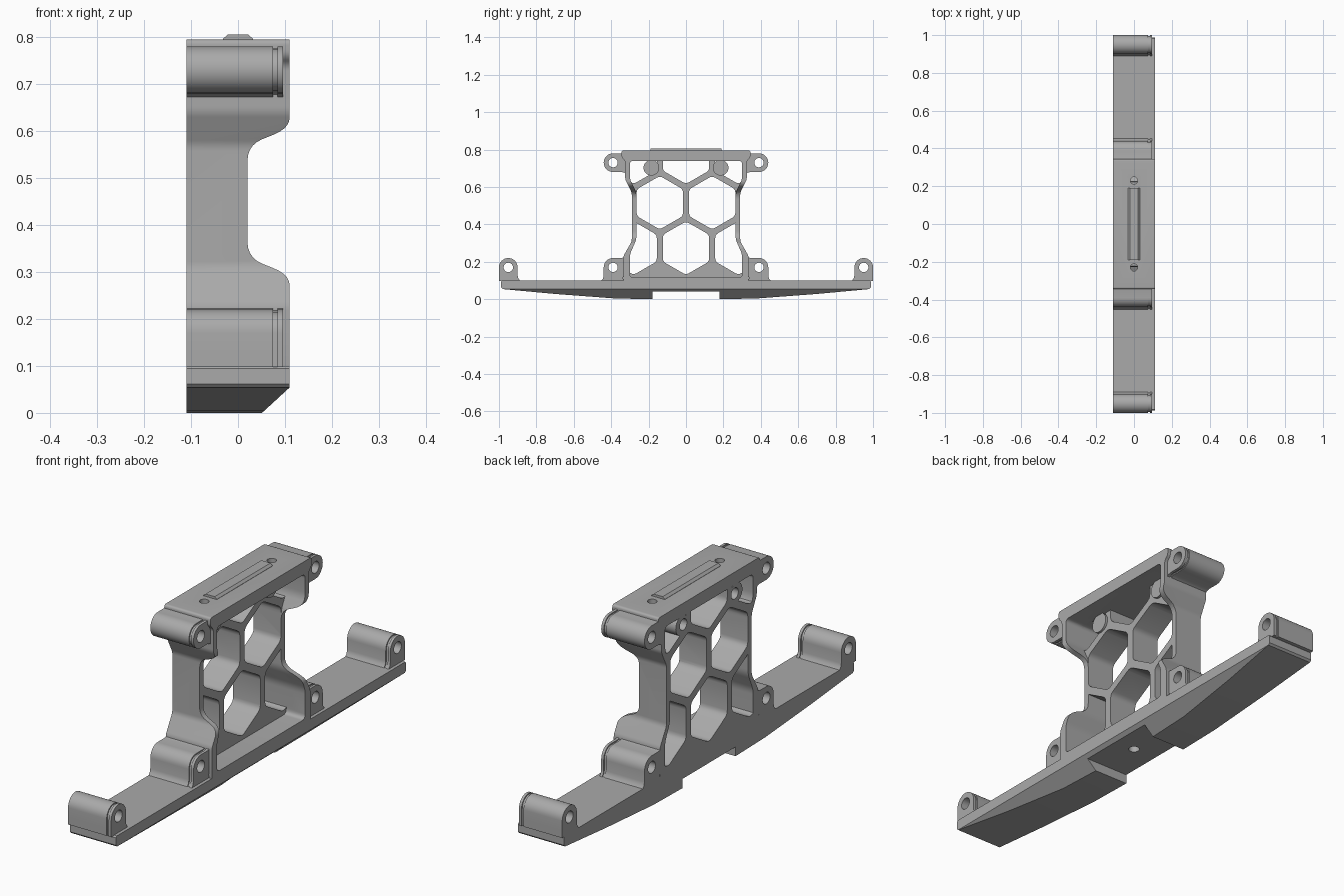
import bpy, bmesh, math
from mathutils import Vector

cube = bpy.data.objects.get("Cube")
if cube:
    bpy.data.objects.remove(cube)

grey = bpy.data.materials.new("plain_grey")
grey.use_nodes = True
grey.diffuse_color = (0.4, 0.4, 0.4, 1)
grey.node_tree.nodes["Principled BSDF"].inputs["Base Color"].default_value = (0.4, 0.4, 0.4, 1)


def rounded(pts, r, steps=5):
    """Round the corners of a closed 2D outline."""
    out = []
    for i, p in enumerate(pts):
        p, a, b = Vector(p), Vector(pts[i - 1]), Vector(pts[(i + 1) % len(pts)])
        s = p + (a - p).normalized() * min(r, (a - p).length * 0.49)
        e = p + (b - p).normalized() * min(r, (b - p).length * 0.49)
        for k in range(steps + 1):
            t = k / steps
            out.append(s * (1 - t) ** 2 + p * 2 * t * (1 - t) + e * t * t)
    return out


def circle(cu, cv, r, n=32, turn=0):
    return [(cu + r * math.cos(math.tau * i / n + turn),
             cv + r * math.sin(math.tau * i / n + turn)) for i in range(n)]


def mirrored(half):
    """Close a half outline (right side, bottom to top) across u = 0."""
    return half + [(-u, v) for u, v in reversed(half)]


def prism(name, outlines, lo, hi, axis="x"):
    """Extrude one or more outlines along an axis."""
    place = {"x": lambda u, v, w: (w, u, v),
             "y": lambda u, v, w: (u, w, v),
             "z": lambda u, v, w: (u, v, w)}[axis]
    bm = bmesh.new()
    for pts in outlines:
        ends = [[bm.verts.new(place(u, v, w)) for u, v in pts] for w in (lo, hi)]
        for ring in ends:
            bm.faces.new(ring)
        for i in range(len(pts)):
            bm.faces.new((ends[0][i - 1], ends[0][i], ends[1][i], ends[1][i - 1]))
    bmesh.ops.recalc_face_normals(bm, faces=bm.faces)
    mesh = bpy.data.meshes.new(name)
    bm.to_mesh(mesh)
    bm.free()
    mesh.materials.append(grey)
    obj = bpy.data.objects.new(name, mesh)
    bpy.context.collection.objects.link(obj)
    return obj


def combine(obj, other, operation="DIFFERENCE"):
    """Apply a boolean and remove the helper."""
    bpy.ops.object.select_all(action="DESELECT")
    bpy.context.view_layer.objects.active = obj
    obj.select_set(True)
    mod = obj.modifiers.new("bool", "BOOLEAN")
    mod.operation, mod.solver, mod.object = operation, "EXACT", other
    bpy.ops.object.modifier_apply(modifier=mod.name)
    bpy.data.objects.remove(other)


def smooth(obj):
    bpy.ops.object.select_all(action="DESELECT")
    bpy.context.view_layer.objects.active = obj
    obj.select_set(True)
    bpy.ops.object.shade_smooth_by_angle(angle=math.radians(30))


LEFT, RIGHT = -0.11, 0.11

# Long foot with tapered belly, centre notch and one chamfered lower edge
foot = prism("foot", [mirrored([(0.18, 0.04), (0.18, 0.0), (0.38, 0.004),
                                (0.7, 0.028), (0.98, 0.054), (0.988, 0.062),
                                (0.988, 0.094), (0.982, 0.1)])], LEFT, RIGHT)
combine(foot, prism("cutter", [[(0.05, -0.001), (0.112, 0.056), (0.2, 0.056),
                                (0.2, -0.1), (0.05, -0.1)]], -2, 2, "y"))
combine(foot, prism("cutter", [circle(0, 0, 0.022)], -0.1, 0.08, "z"))
smooth(foot)

# Upright frame: outer block, hollowed on one side, pierced by hexagonal cells
outer = mirrored([(0.335, 0.09), (0.335, 0.23), (0.29, 0.31), (0.29, 0.57),
                  (0.325, 0.64), (0.325, 0.74), (0.345, 0.76), (0.345, 0.795)])
window = rounded(mirrored([(0.3, 0.115), (0.3, 0.24), (0.265, 0.32), (0.265, 0.57),
                           (0.3, 0.64), (0.3, 0.74)]), 0.02)
frame = prism("frame", [rounded(outer, 0.012)], LEFT, RIGHT)
combine(frame, prism("hollow", [window], 0.02, 0.3))

SIDE = 0.162
cells = []
for row, (height, columns) in enumerate([(0.273, (-2, 0, 2)), (0.516, (-1, 1)),
                                         (0.759, (-2, 0, 2))]):
    for col in columns:
        hexagon = circle(col * 0.14, height, SIDE - 0.019, 6, math.pi / 6)
        cells.append(rounded(hexagon, 0.018, 3))
cutter = prism("cells", cells, -0.3, 0.3)
combine(cutter, prism("limit", [window], -0.2, 0.05), "INTERSECT")
combine(frame, cutter)

# Side walls are shallower at mid height
waist = [(0.3, 0.25), (0.112, 0.25), (0.108, 0.295), (0.02, 0.33),
         (0.02, 0.57), (0.108, 0.605), (0.112, 0.65), (0.3, 0.65)]
combine(frame, prism("cutter", [rounded(waist, 0.035)], -1, 1, "y"))

# Bosses under the top plate, and screw holes
for s in (-1, 1):
    combine(frame, prism("boss", [circle(s * 0.185, 0.703, 0.042)], LEFT, 0.03), "UNION")
    combine(frame, prism("cutter", [circle(s * 0.175, 0.703, 0.024)], -0.3, 0.0))
    combine(frame, prism("cutter", [circle(0, s * 0.23, 0.019)], 0.72, 1, "z"))
smooth(frame)

# Raised rib on the top plate
prism("top_rib", [mirrored([(0.032, 0.79), (0.032, 0.796), (0.022, 0.805)])],
      -0.19, 0.19, "y")


def lug_outline(r, flare, y, z, turn, outer_side=0):
    """Round eye on a flared base; the base points down when turn is 0."""
    pts = [(r * math.cos(math.pi * i / 16), r * math.sin(math.pi * i / 16))
           for i in range(17)]
    wide = {s: r if s == outer_side else r + flare for s in (-1, 1)}
    pts += [(-r, -0.045), (-r - (wide[-1] - r) * 0.3, -0.06), (-wide[-1], -0.072),
            (wide[1], -0.072), (r + (wide[1] - r) * 0.3, -0.06), (r, -0.045)]
    c, s = math.cos(turn), math.sin(turn)
    return [(y + u * c - v * s, z + u * s + v * c) for u, v in pts]


def lug(name, y, z, turns, outer_side=0):
    """Bored lug with a narrow neck and a thin end collar."""
    obj = None
    for turn in turns:
        for r, lo, hi in ((0.05, LEFT, 0.074), (0.045, 0.05, 0.09), (0.05, 0.084, 0.096)):
            part = prism(name, [lug_outline(r, 0.013, y, z, turn, outer_side)], lo, hi)
            if obj:
                combine(obj, part, "UNION")
            else:
                obj = part
    combine(obj, prism("bore", [circle(y, z, 0.025)], -0.3, 0.3))
    smooth(obj)


# Six mounting lugs, three at each end
for end, s in (("front", -1), ("back", 1)):
    sideways = -s * math.pi / 2
    lug(end + "_outer_lug", s * 0.95, 0.17, [0], s)
    lug(end + "_lower_lug", s * 0.39, 0.17, [0, sideways])
    lug(end + "_upper_lug", s * 0.39, 0.73, [sideways])
